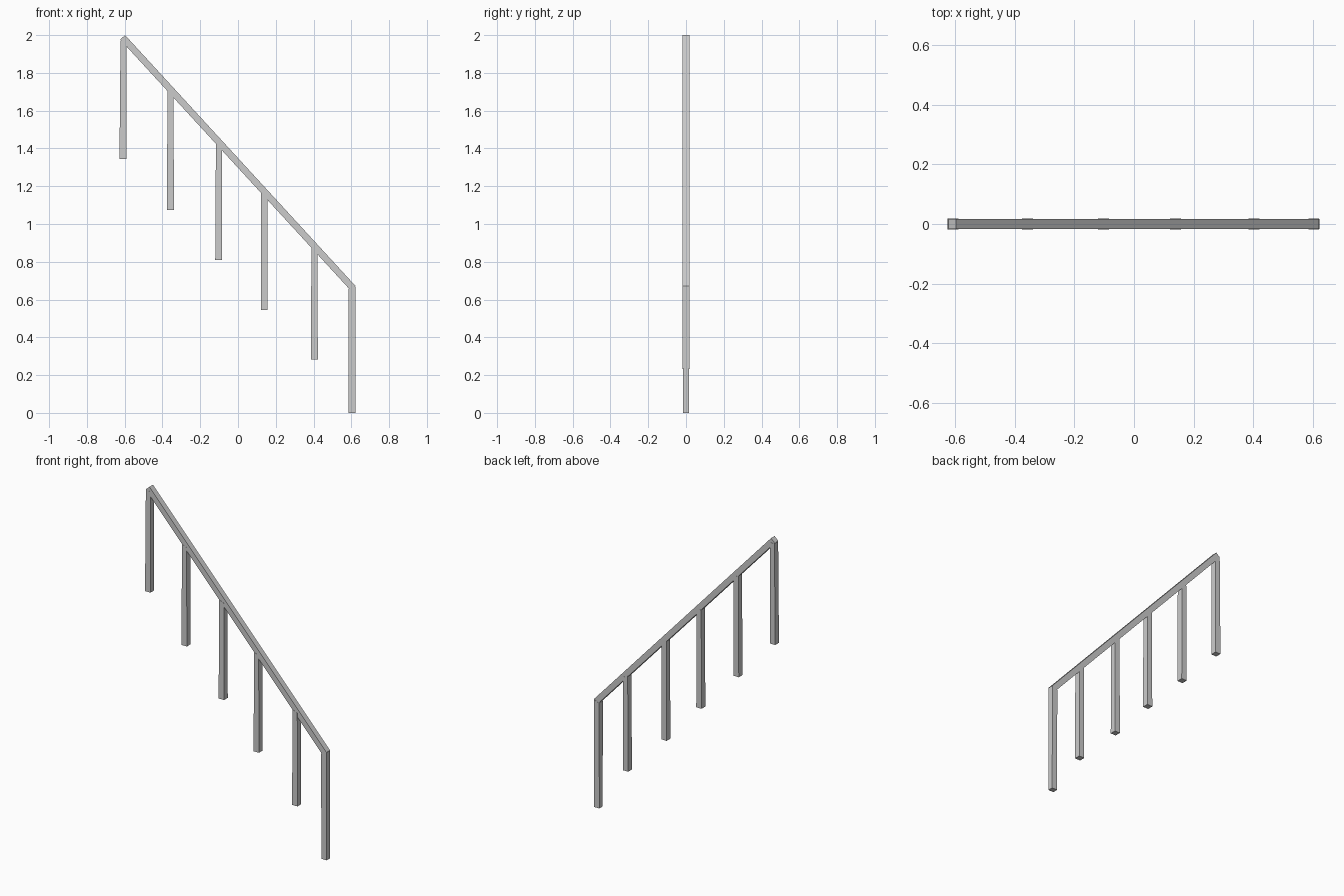
import bpy, bmesh
from mathutils import Vector

if "Cube" in bpy.data.objects:
    bpy.data.objects.remove(bpy.data.objects["Cube"])


def prism(name, bottom, top):
    """Four-sided bar between two rings of corners."""
    bm = bmesh.new()
    b = [bm.verts.new(p) for p in bottom]
    t = [bm.verts.new(p) for p in top]
    bm.faces.new(b[::-1])
    bm.faces.new(t)
    for i in range(4):
        j = (i + 1) % 4
        bm.faces.new((b[i], b[j], t[j], t[i]))
    bmesh.ops.recalc_face_normals(bm, faces=bm.faces)
    mesh = bpy.data.meshes.new(name)
    bm.to_mesh(mesh)
    bm.free()
    obj = bpy.data.objects.new(name, mesh)
    bpy.context.collection.objects.link(obj)


def ring(x, hx, hy, z_left, z_right):
    return [(x - hx, -hy, z_left), (x + hx, -hy, z_right),
            (x + hx, hy, z_right), (x - hx, hy, z_left)]


# Sloping handrail, ends cut square to its length
upper, lower = Vector((-0.598, 0, 2.0)), Vector((0.622, 0, 0.672))
run = (lower - upper).normalized()
down = Vector((run.z, 0, -run.x)) * 0.035
side = Vector((0, 0.0175, 0))


def rail_end(p):
    return [p - side, p + side, p + down + side, p + down - side]


prism("handrail", rail_end(upper), rail_end(lower))

# Posts: foot x, top x, foot z, top z left, top z right, foot half depth
posts = [
    (-0.609, -0.606, 1.343, 1.972, 1.972, 0.0185),
    (-0.358, -0.357, 1.075, 1.705, 1.690, 0.0185),
    (-0.102, -0.101, 0.810, 1.427, 1.412, 0.0185),
    (0.139, 0.139, 0.546, 1.165, 1.150, 0.0185),
    (0.404, 0.405, 0.283, 0.878, 0.863, 0.0185),
    (0.604, 0.604, 0.000, 0.655, 0.671, 0.0165),
]
for i, (x0, x1, z0, zl, zr, hy) in enumerate(posts):
    hx = 0.018 if i == 5 else 0.016
    prism(f"post_{i + 1}", ring(x0, 0.0185, hy, z0, z0),
          ring(x1, hx, 0.0185, zl, zr))
